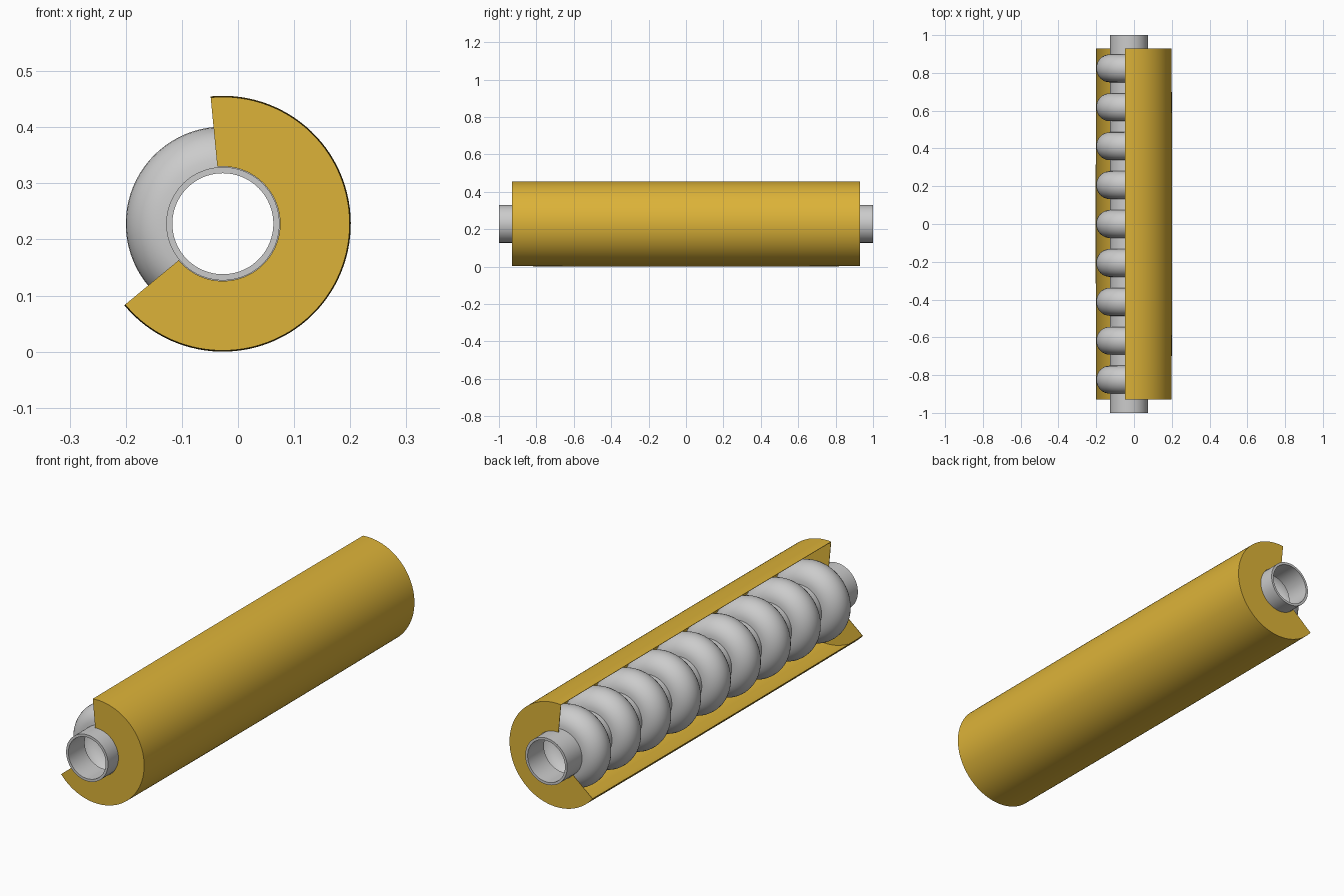
import bpy, bmesh, math

if "Cube" in bpy.data.objects:
    bpy.data.objects.remove(bpy.data.objects["Cube"])

CX, CZ = -0.027, 0.228   # common axis, parallel to y


def revolve(name, profile, a0, a1, steps, closed_profile):
    """Sweep a list of (y, radius) points around the axis between two angles."""
    bm = bmesh.new()
    full = abs(a1 - a0) >= 360
    rings = []
    for i in range(steps if full else steps + 1):
        a = math.radians(a0 + (a1 - a0) * i / steps)
        rings.append([bm.verts.new((CX + r * math.cos(a), y, CZ + r * math.sin(a)))
                      for y, r in profile])
    n = len(profile)
    for i in range(steps):
        p, q = rings[i], rings[(i + 1) % len(rings)]
        for j in range(n if closed_profile else n - 1):
            k = (j + 1) % n
            bm.faces.new((p[j], p[k], q[k], q[j]))
    bmesh.ops.recalc_face_normals(bm, faces=bm.faces)
    me = bpy.data.meshes.new(name)
    bm.to_mesh(me)
    bm.free()
    ob = bpy.data.objects.new(name, me)
    bpy.context.collection.objects.link(ob)
    bpy.ops.object.select_all(action='DESELECT')
    ob.select_set(True)
    bpy.context.view_layer.objects.active = ob
    bpy.ops.object.shade_smooth_by_angle(angle=math.radians(35))
    return ob


def wall(base, half_width, height):
    """Corrugated line along y: a straight pipe with nine rounded bulges."""
    pts = [(-1.0, base)]
    for i in range(-4, 5):
        for k in range(17):
            t = math.pi * k / 16
            pts.append((i * 0.206 - half_width * math.cos(t),
                        base + height * math.sin(t)))
    return pts + [(1.0, base)]


# Hollow bellows pipe
outer = wall(0.101, 0.074, 0.072)
inner = wall(0.090, 0.064, 0.073)
revolve("bellows_pipe", outer + inner[::-1], 0, 360, 80, True)

# Cut-away sleeve: thin, very slightly barrelled wall with end caps
sleeve_line = [(-0.93, 0.102)]
for i in range(13):
    u = -1 + i / 6
    sleeve_line.append((0.93 * u, 0.228 - 0.002 * u * u))
sleeve_line.append((0.93, 0.102))
line_inner = [(-0.928, 0.102)]
for i in range(13):
    u = -1 + i / 6
    line_inner.append((0.928 * u, 0.226 - 0.002 * u * u))
line_inner.append((0.928, 0.102))
sleeve = revolve("cutaway_sleeve", sleeve_line + line_inner[::-1],
                 -140.4, 95.5, 72, True)

# Close the thin cut edges of the sleeve
bm = bmesh.new()
bm.from_mesh(sleeve.data)
bm.verts.ensure_lookup_table()
n = len(sleeve_line)
for start in (0, 72 * 2 * n):
    for j in range(n - 1):
        v = bm.verts
        bm.faces.new((v[start + j], v[start + j + 1],
                      v[start + 2 * n - 2 - j], v[start + 2 * n - 1 - j]))
bmesh.ops.recalc_face_normals(bm, faces=bm.faces)
bm.to_mesh(sleeve.data)
bm.free()

gold = bpy.data.materials.new("gold")
gold.diffuse_color = (0.72, 0.45, 0.04, 1)
gold.use_nodes = True
gold.node_tree.nodes["Principled BSDF"].inputs["Base Color"].default_value = gold.diffuse_color
sleeve.data.materials.append(gold)
